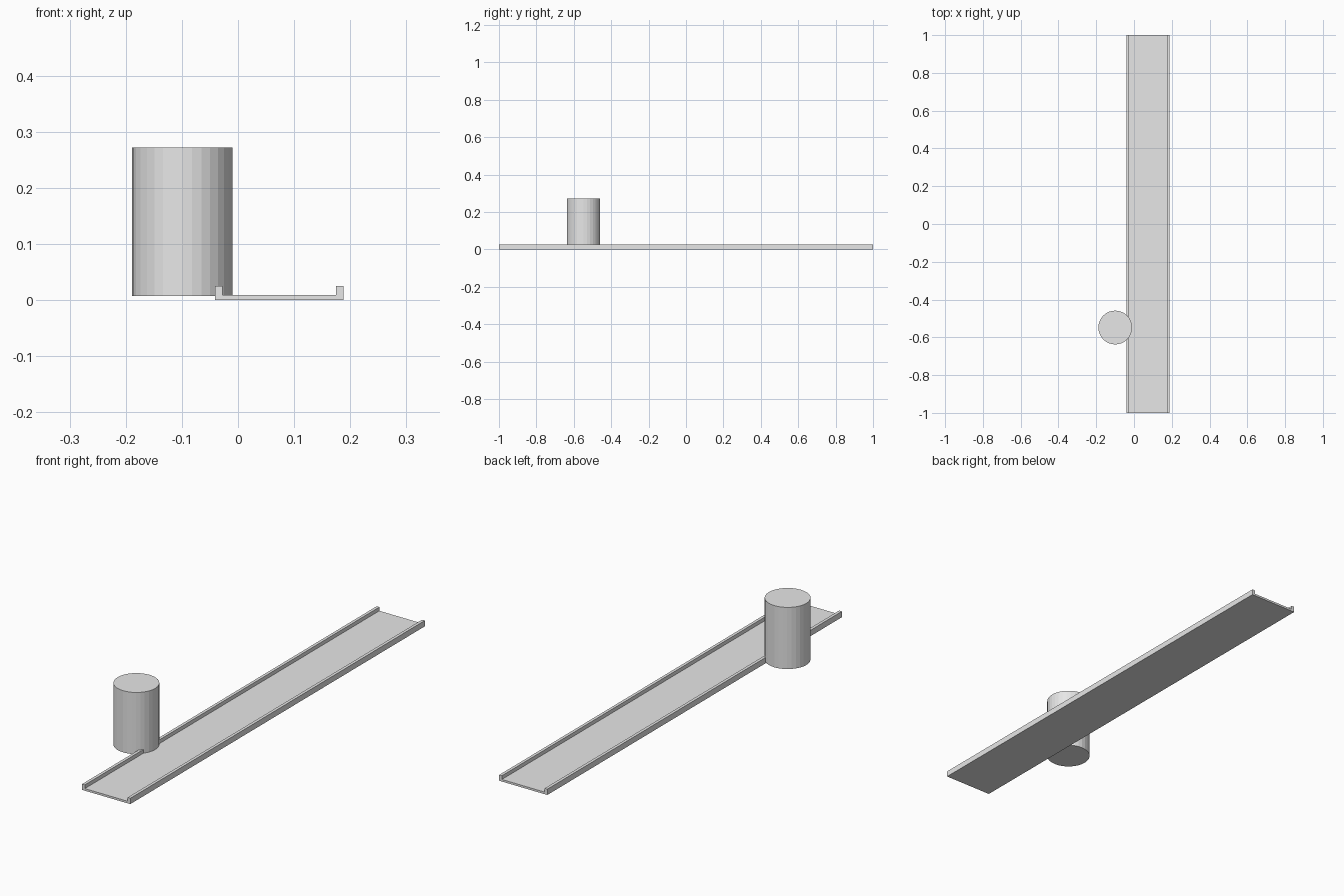
import bpy
import bmesh

if "Cube" in bpy.data.objects:
    bpy.data.objects.remove(bpy.data.objects["Cube"])

grey = bpy.data.materials.new("plain grey")
grey.diffuse_color = (0.8, 0.8, 0.8, 1)
grey.use_nodes = True
grey.node_tree.nodes["Principled BSDF"].inputs["Base Color"].default_value = grey.diffuse_color


def add_object(name, bm):
    bmesh.ops.recalc_face_normals(bm, faces=bm.faces)
    mesh = bpy.data.meshes.new(name)
    bm.to_mesh(mesh)
    bm.free()
    mesh.materials.append(grey)
    obj = bpy.data.objects.new(name, mesh)
    bpy.context.collection.objects.link(obj)
    return obj


# Long shallow channel: a U profile extruded along y
left, right = -0.041, 0.188
floor, lip, rim = 0.009, 0.013, 0.025
profile = [(left, 0), (right, 0), (right, rim), (right - lip, rim),
           (right - lip, floor), (left + lip, floor), (left + lip, rim), (left, rim)]
bm = bmesh.new()
face = bm.faces.new([bm.verts.new((x, -1, z)) for x, z in profile])
swept = bmesh.ops.extrude_face_region(bm, geom=[face], use_keep_orig=True)
bmesh.ops.translate(bm, vec=(0, 2, 0),
                    verts=[v for v in swept["geom"] if isinstance(v, bmesh.types.BMVert)])
add_object("channel_track", bm)

# Flat-sided upright drum overlapping the left lip
bottom, top = 0.007, 0.272
bm = bmesh.new()
bmesh.ops.create_cone(bm, cap_ends=True, segments=32, radius1=0.0895, radius2=0.0895,
                      depth=top - bottom)
drum = add_object("drum", bm)
drum.location = (-0.0993, -0.548, (bottom + top) / 2)
